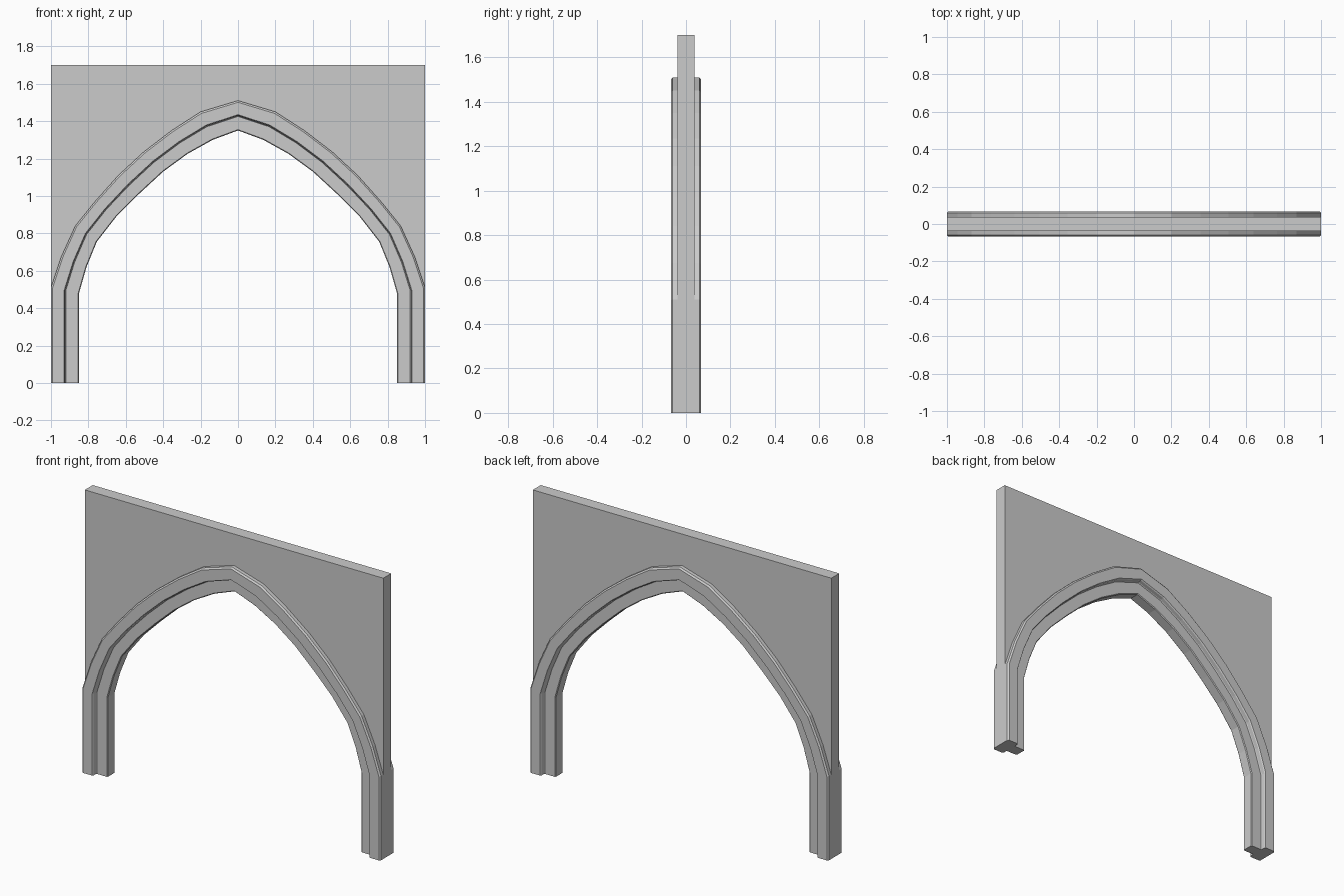
import bpy, bmesh

if "Cube" in bpy.data.objects:
    bpy.data.objects.remove(bpy.data.objects["Cube"])

# Right half of the arch, foot to apex: inner and outer edge as (x, z)
inner = [(.85, 0), (.85, .48), (.81, .62), (.755, .755), (.65, .89), (.53, 1.01),
         (.40, 1.13), (.27, 1.225), (.135, 1.30), (0, 1.35)]
outer = [(1, 0), (1, .51), (.945, .675), (.87, .84), (.765, .97), (.64, 1.11),
         (.505, 1.235), (.355, 1.35), (.20, 1.45), (0, 1.51)]


def full(half):
    """Mirror a half arch line across x = 0."""
    return half + [(-x, z) for x, z in half[-2::-1]]


def finish(name, bm):
    bmesh.ops.recalc_face_normals(bm, faces=bm.faces)
    mesh = bpy.data.meshes.new(name)
    bm.to_mesh(mesh)
    bm.free()
    ob = bpy.data.objects.new(name, mesh)
    bpy.context.collection.objects.link(ob)
    return ob


# Stepped moulding: section as (fraction inner to outer, y), swept along the arch
side = [(0, .030), (.03, .035), (.47, .035), (.49, .040), (.50, .061), (.53, .068),
        (.94, .068), (1, .060)]
section = side + [(t, -y) for t, y in reversed(side)]
bm = bmesh.new()
rings = []
for (xi, zi), (xo, zo) in zip(full(inner), full(outer)):
    rings.append([bm.verts.new((xi + (xo - xi) * t, y, zi + (zo - zi) * t))
                  for t, y in section])
n = len(section)
for a, b in zip(rings, rings[1:]):
    for i in range(n):
        j = (i + 1) % n
        bm.faces.new((a[i], a[j], b[j], b[i]))
bm.faces.new(rings[0])
bm.faces.new(rings[-1])
finish("arch_moulding", bm)

# Flat wall panel filling the space above the arch
bm = bmesh.new()
outline = full(outer[1:]) + [(-1, 1.7), (1, 1.7)]
face = bm.faces.new([bm.verts.new((x, -.038, z)) for x, z in outline])
back = bmesh.ops.extrude_face_region(bm, geom=[face], use_keep_orig=True)
bmesh.ops.translate(bm, vec=(0, .076, 0),
                    verts=[v for v in back["geom"] if isinstance(v, bmesh.types.BMVert)])
finish("wall_panel", bm)
